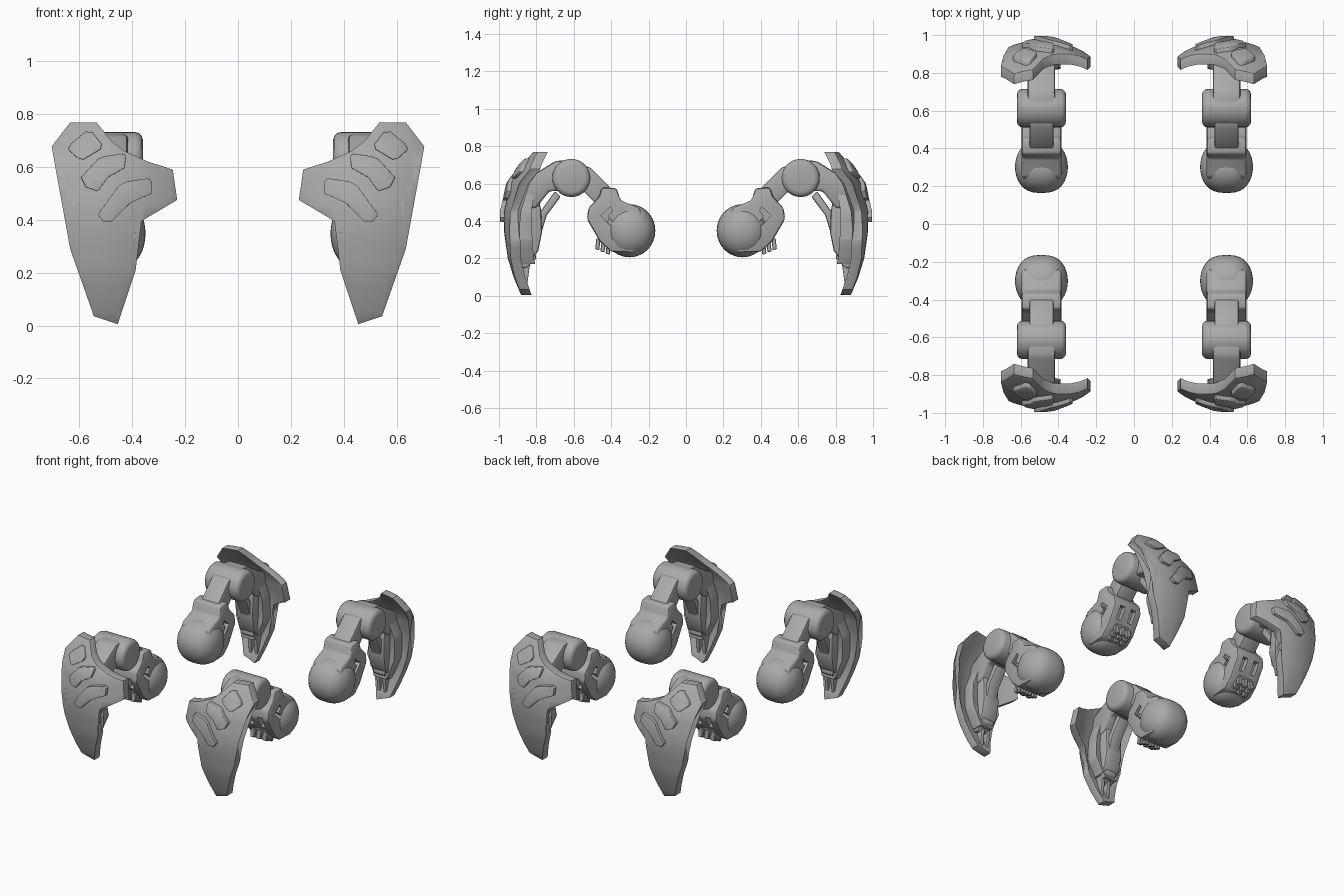
import bpy, bmesh, math
from mathutils import Vector

if "Cube" in bpy.data.objects:
    bpy.data.objects.remove(bpy.data.objects["Cube"])

metal = bpy.data.materials.new("plain_grey")
metal.diffuse_color = (0.4, 0.4, 0.4, 1)
metal.use_nodes = True
metal.node_tree.nodes["Principled BSDF"].inputs["Base Color"].default_value = metal.diffuse_color
CX = 0.49  # centre line of a leg


def finish(bm, name, cutter=None, helper=False):
    """Turn one leg's part into an object, mirrored to all four legs."""
    bmesh.ops.recalc_face_normals(bm, faces=bm.faces)
    me = bpy.data.meshes.new(name)
    bm.to_mesh(me)
    bm.free()
    me.materials.append(metal)
    ob = bpy.data.objects.new(name, me)
    bpy.context.collection.objects.link(ob)
    if helper:
        ob.hide_render = True
        ob.hide_set(True)
        return ob
    if cutter:
        cut = ob.modifiers.new("cut", "BOOLEAN")
        cut.operation = "DIFFERENCE"
        cut.solver = "EXACT"
        cut.object = cutter
    mir = ob.modifiers.new("four_legs", "MIRROR")
    mir.use_axis = (True, True, False)
    mir.use_mirror_merge = False
    bpy.ops.object.select_all(action="DESELECT")
    ob.select_set(True)
    bpy.context.view_layer.objects.active = ob
    bpy.ops.object.shade_smooth_by_angle(angle=math.radians(38))
    return ob


def bevel_sharp(bm, width, limit=35, segments=2):
    bmesh.ops.recalc_face_normals(bm, faces=bm.faces)
    edges = [e for e in bm.edges if e.is_manifold
             and e.calc_face_angle(0) > math.radians(limit)]
    if width and edges:
        bmesh.ops.bevel(bm, geom=edges, offset=width, segments=segments,
                        profile=0.5, affect="EDGES", clamp_overlap=True)


def add_prism(bm, pts, x0, x1):
    """Side profile (y, z) extruded along x."""
    face = bm.faces.new([bm.verts.new((x0, y, z)) for y, z in pts])
    ext = bmesh.ops.extrude_face_region(bm, geom=[face])
    for v in ext["geom"]:
        if isinstance(v, bmesh.types.BMVert):
            v.co.x = x1


def prism(name, pts, half, bevel=0.012, limit=35, segments=2, cutter=None):
    bm = bmesh.new()
    add_prism(bm, pts, CX - half, CX + half)
    bevel_sharp(bm, bevel, limit, segments)
    return finish(bm, name, cutter)


def circle(y, z, r, n=28):
    return [(y + r * math.cos(2 * math.pi * i / n),
             z + r * math.sin(2 * math.pi * i / n)) for i in range(n)]


# Armour surface: curved in height, swept back towards both sides
CURVE = [(0, -.88), (.1, -.922), (.2, -.953), (.35, -.974), (.45, -.973),
         (.6, -.94), (.7, -.875), (.78, -.81)]


def surface_y(x, z):
    for (z0, y0), (z1, y1) in zip(CURVE, CURVE[1:]):
        if z <= z1:
            break
    return y0 + (y1 - y0) * (z - z0) / (z1 - z0) + 1.2 * (x - CX) ** 2


def shell(name, outline, front, back, bevel, step=0.05):
    """Front outline (x, z) bent over the armour surface, with thickness."""
    bm = bmesh.new()
    bm.faces.new([bm.verts.new((x, 0, z)) for x, z in outline])
    bmesh.ops.triangulate(bm, faces=bm.faces[:])
    for axis, count in ((0, 16), (2, 16)):
        normal = Vector((0, 0, 0))
        normal[axis] = 1
        for i in range(1, count):
            bmesh.ops.bisect_plane(bm, geom=bm.verts[:] + bm.edges[:] + bm.faces[:],
                                   dist=1e-5, plane_co=normal * (i * step + 0.0013),
                                   plane_no=normal)
    for v in bm.verts:
        v.co.y = surface_y(v.co.x, v.co.z) + front
    ext = bmesh.ops.extrude_face_region(bm, geom=bm.faces[:])
    for v in ext["geom"]:
        if isinstance(v, bmesh.types.BMVert):
            v.co.y += back - front
    bevel_sharp(bm, bevel, 50)
    return finish(bm, name)


# Shin armour with three raised pads
shell("shin_armour",
      [(.705, .677), (.635, .768), (.535, .768), (.48, .70), (.43, .66),
       (.34, .62), (.247, .59), (.23, .475), (.365, .395), (.407, .31),
       (.387, .21), (.455, .005), (.545, .035), (.635, .29), (.617, .455)],
      0, .055, .012)
PADS = [
    [(.643, .666), (.63, .69), (.575, .734), (.55, .73), (.515, .685),
     (.52, .667), (.585, .628), (.605, .632)],
    [(.594, .56), (.53, .63), (.505, .64), (.435, .65), (.423, .64), (.43, .595),
     (.493, .56), (.53, .508), (.575, .523)],
    [(.53, .42), (.45, .53), (.42, .545), (.34, .557), (.326, .545), (.326, .5),
     (.41, .462), (.477, .394), (.51, .394)]]
for label, pad in zip(("upper", "middle", "lower"), PADS):
    shell(label + "_pad", pad, -.022, .02, .008)

# Layered inner shin behind the armour
shell("inner_shin",
      [(.39, .30), (.40, .45), (.43, .58), (.55, .58), (.59, .45), (.59, .30),
       (.54, .17), (.45, .17)], .04, .135, .02)
prism("calf", [(-.88, .58), (-.80, .58), (-.775, .46), (-.77, .34), (-.79, .24),
               (-.83, .19), (-.90, .19)], .06)
prism("ankle_block", [(-.90, .27), (-.81, .25), (-.80, .20), (-.85, .15), (-.91, .15)],
      .045, .008)

# Pair of claws at the foot
bm = bmesh.new()
for x in (.458, .502):
    add_prism(bm, [(-.90, .22), (-.83, .20), (-.845, .09), (-.853, .03), (-.875, .03)],
              x - .012, x + .012)
bevel_sharp(bm, .004)
finish(bm, "claws")

# Knee, its link to the shin, and the piston underneath
prism("knee", circle(-.613, .63, .102), .13, .03, 35, 3)
prism("knee_link", [(-.62, .728), (-.70, .72), (-.78, .67), (-.90, .60), (-.90, .46),
                    (-.80, .47), (-.73, .56), (-.64, .56)], .073, .015, 20)
prism("piston", [(-.67, .53), (-.70, .56), (-.80, .42), (-.80, .34), (-.775, .33),
                 (-.745, .43)], .04, .01)

# Strut from knee to thigh
prism("thigh_strut", [(-.56, .70), (-.51, .685), (-.385, .56), (-.40, .48),
                      (-.47, .48), (-.58, .59)], .064, .01)

# Cutters for the chevron notches on the sides and the slots in the outer face
bm = bmesh.new()
notch = [(-.455, .43), (-.405, .475), (-.392, .455), (-.418, .427),
         (-.388, .39), (-.405, .375)]
for s in (-1, 1):
    add_prism(bm, notch, CX + s * .07, CX + s * .2)
    add_prism(bm, [(-.56, .42), (-.50, .42), (-.46, .35), (-.52, .33)],
              CX + s * .025, CX + s * .06)
add_prism(bm, [(-.50, .28), (-.46, .34), (-.43, .31), (-.46, .25)], CX - .05, CX + .05)
cutter = finish(bm, "notch_cutter", helper=True)

# Thigh housing and its rounded end
prism("thigh_housing",
      [(-.45, .58), (-.37, .575), (-.35, .51), (-.25, .47), (-.20, .35), (-.28, .23),
       (-.40, .235), (-.46, .29), (-.53, .41), (-.522, .47), (-.465, .53)],
      .105, .014, 25, cutter=cutter)
bm = bmesh.new()
bmesh.ops.create_uvsphere(bm, u_segments=32, v_segments=20, radius=1)
for v in bm.verts:
    x, y, z = v.co
    v.co = (CX + math.copysign(abs(x) ** .75, x) * .14, -.302 + y * .138, .348 + z * .142)
finish(bm, "thigh_end")

# Small teeth under the housing
bm = bmesh.new()
for i in range(3):
    y, z = -.475 + i * .028, .262 - i * .012
    for j in (-1, 0, 1):
        x = CX + j * .045
        add_prism(bm, [(y - .011, z - .012), (y + .011, z - .018), (y + .018, z + .04),
                       (y - .004, z + .045)], x - .015, x + .015)
bevel_sharp(bm, .003, segments=1)
finish(bm, "teeth")
